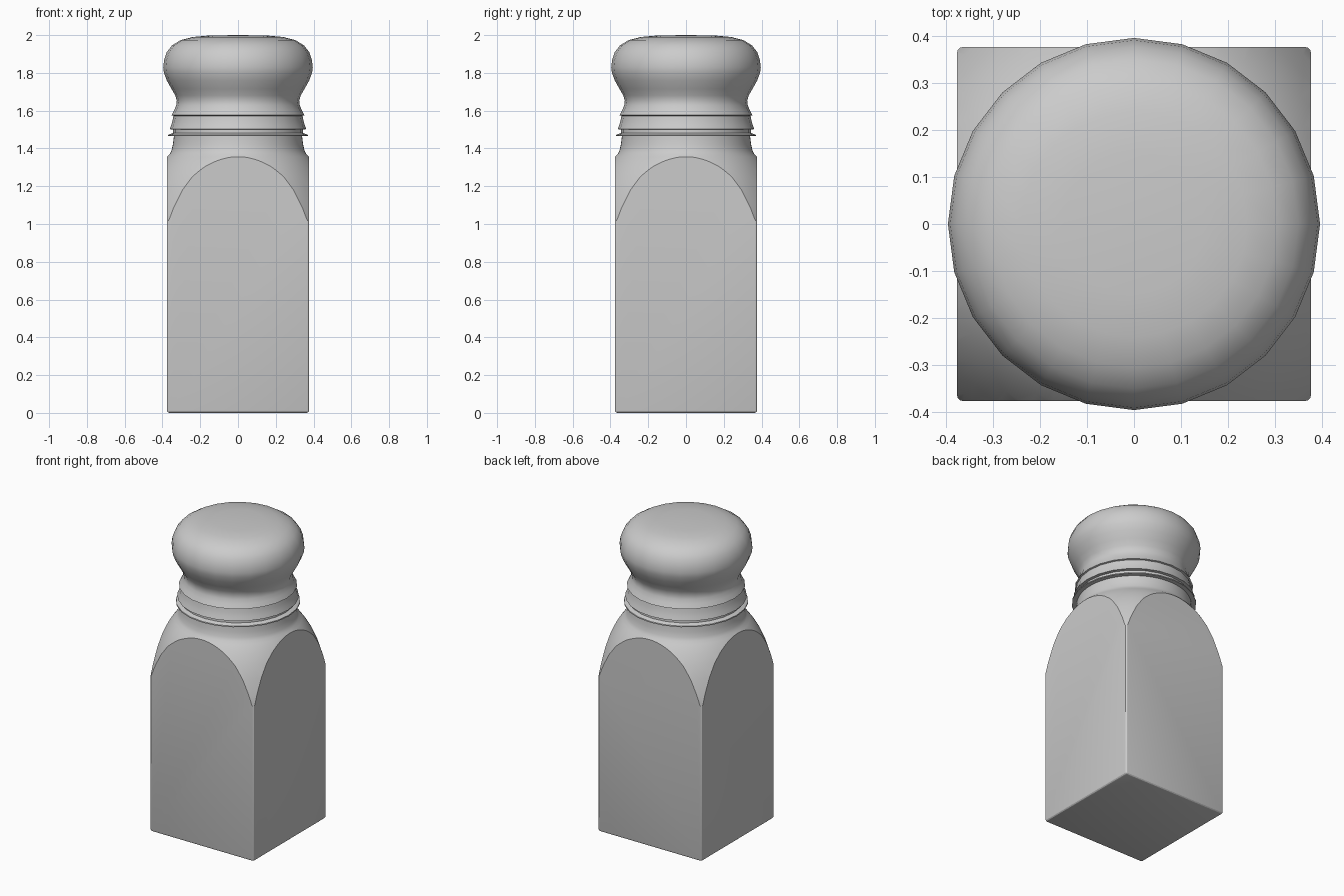
import bpy, bmesh, math

if "Cube" in bpy.data.objects:
    bpy.data.objects.remove(bpy.data.objects["Cube"])


def make_object(name, bm):
    bmesh.ops.recalc_face_normals(bm, faces=bm.faces)
    mesh = bpy.data.meshes.new(name)
    bm.to_mesh(mesh)
    bm.free()
    obj = bpy.data.objects.new(name, mesh)
    bpy.context.collection.objects.link(obj)
    return obj


def lathe(name, profile, sides):
    """Revolve (radius, z) points about z; zero radius closes an end."""
    bm = bmesh.new()
    verts = [bm.verts.new((r, 0, z)) for r, z in profile]
    edges = [bm.edges.new(pair) for pair in zip(verts, verts[1:])]
    bmesh.ops.spin(bm, geom=verts + edges, axis=(0, 0, 1), cent=(0, 0, 0),
                   angle=math.tau, steps=sides, use_duplicate=False)
    bmesh.ops.remove_doubles(bm, verts=bm.verts, dist=1e-4)
    return make_object(name, bm)


def smooth(obj, degrees):
    bpy.ops.object.select_all(action='DESELECT')
    obj.select_set(True)
    bpy.context.view_layer.objects.active = obj
    bpy.ops.object.shade_smooth_by_angle(angle=math.radians(degrees))


# Square glass body with softened edges
bm = bmesh.new()
bmesh.ops.create_cube(bm, size=1)
for v in bm.verts:
    v.co = (v.co.x * 0.754, v.co.y * 0.754, (v.co.z + 0.5) * 1.55)
bmesh.ops.bevel(bm, geom=bm.edges[:], offset=0.014, segments=3,
                profile=0.5, affect='EDGES')
body = make_object("bottle_body", bm)

# Round shoulder and neck shape that trims the square body into arches
shoulder = lathe("shoulder_cutter", [
    (0, -0.1), (0.65, -0.1), (0.65, 0.7), (0.541, 0.96), (0.528, 1.01),
    (0.51, 1.08), (0.48, 1.175), (0.448, 1.25), (0.415, 1.305),
    (0.378, 1.355), (0.362, 1.37), (0.352, 1.39), (0.345, 1.42),
    (0.34, 1.46), (0.338, 1.52), (0, 1.52)], 96)
shoulder.hide_render = True
trim = body.modifiers.new("round_shoulder", 'BOOLEAN')
trim.operation = 'INTERSECT'
trim.solver = 'EXACT'
trim.object = shoulder
bpy.context.view_layer.objects.active = body
bpy.ops.object.modifier_apply(modifier=trim.name)
bpy.data.objects.remove(shoulder)
smooth(body, 25)

# Screw cap: stepped rim, pinched waist and mushroom dome
cap = lathe("shaker_cap", [
    (0.325, 1.465), (0.37, 1.465), (0.369, 1.472), (0.345, 1.482),
    (0.344, 1.50), (0.362, 1.502), (0.353, 1.525), (0.346, 1.55),
    (0.342, 1.573), (0.352, 1.576), (0.338, 1.602), (0.327, 1.628),
    (0.324, 1.652), (0.332, 1.68), (0.352, 1.715), (0.377, 1.76),
    (0.392, 1.80), (0.396, 1.83), (0.391, 1.87), (0.377, 1.91),
    (0.35, 1.945), (0.305, 1.973), (0.24, 1.99), (0.15, 1.998), (0, 2.0)], 24)
smooth(cap, 40)
